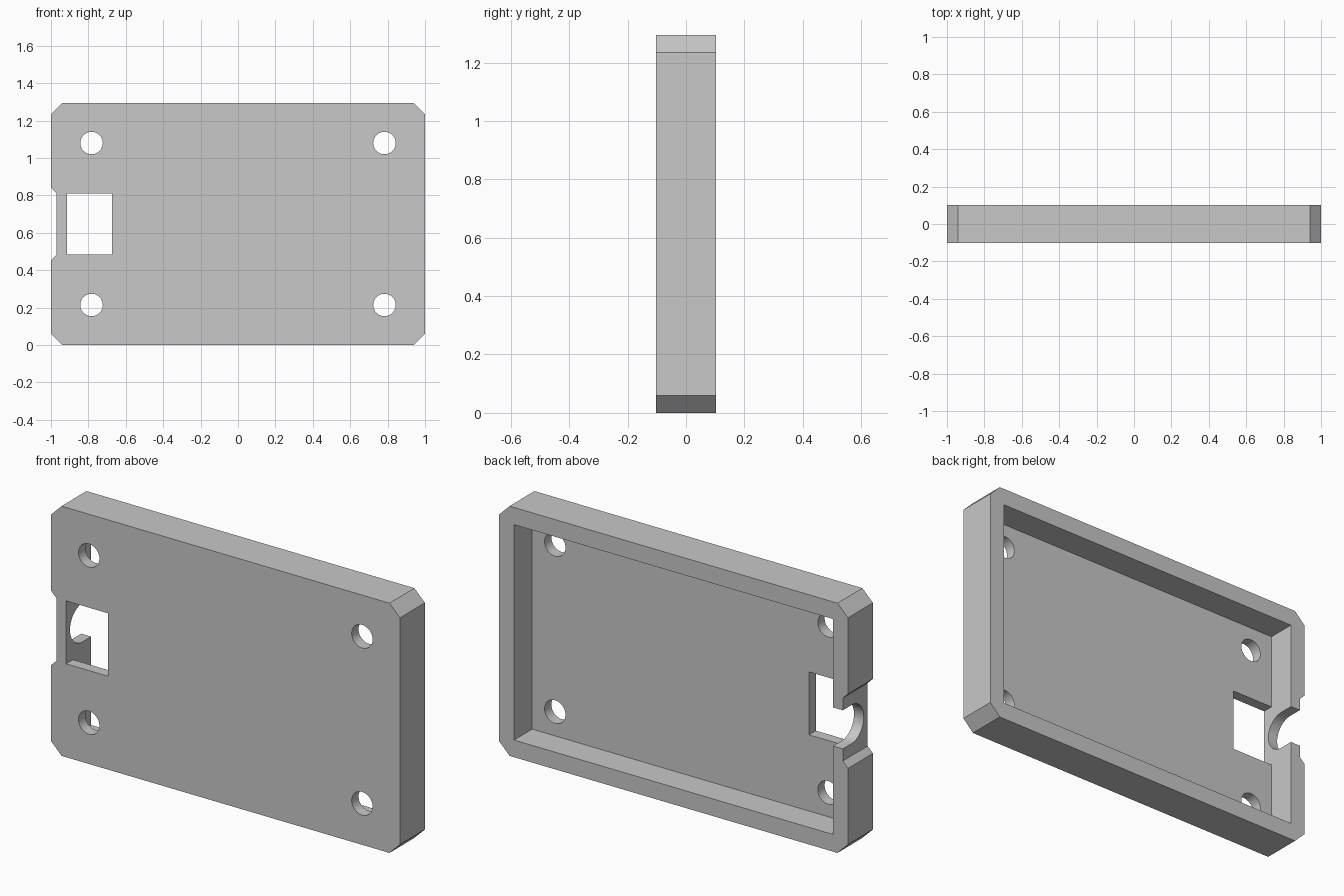
import bpy, bmesh, math
from mathutils import Vector

cube = bpy.data.objects.get("Cube")
if cube:
    bpy.data.objects.remove(cube, do_unlink=True)

H = 1.294      # height
D = 0.102      # half depth
MID = H / 2
WALL = 0.914   # inner wall position

grey = bpy.data.materials.new("light grey")
grey.use_nodes = True
grey.diffuse_color = (0.58, 0.58, 0.58, 1)
grey.node_tree.nodes["Principled BSDF"].inputs["Base Color"].default_value = grey.diffuse_color


def prism(name, points, direction):
    """Extrude a closed outline along a direction."""
    bm = bmesh.new()
    face = bm.faces.new([bm.verts.new(p) for p in points])
    top = bmesh.ops.extrude_face_region(bm, geom=[face])["geom"]
    verts = [g for g in top if isinstance(g, bmesh.types.BMVert)]
    bmesh.ops.translate(bm, verts=verts, vec=Vector(direction))
    bmesh.ops.recalc_face_normals(bm, faces=bm.faces)
    mesh = bpy.data.meshes.new(name)
    bm.to_mesh(mesh)
    bm.free()
    mesh.materials.append(grey)
    ob = bpy.data.objects.new(name, mesh)
    bpy.context.collection.objects.link(ob)
    return ob


def box(name, x0, x1, y0, y1, z0, z1):
    outline = [(x0, y0, z0), (x1, y0, z0), (x1, y0, z1), (x0, y0, z1)]
    return prism(name, outline, (0, y1 - y0, 0))


def arc(radius, start, end, steps):
    for i in range(steps):
        a = start + (end - start) * i / (steps - 1)
        yield radius * math.cos(a), radius * math.sin(a)


# Outline with chamfered corners and a shallow notch on the right side
c = 0.06
outline = [(-1 + c, 0), (1 - c, 0), (1, c), (1, H - c), (1 - c, H), (-1 + c, H), (-1, H - c),
           (-1, MID + 0.193), (-0.97, MID + 0.163), (-0.97, MID - 0.163), (-1, MID - 0.193), (-1, c)]
tray = prism("tray", [(x, -D, z) for x, z in outline], (0, 2 * D, 0))

# Cavity open to the back, and the window in the front plate
cutters = [box("cavity_cutter", -WALL, WALL, -0.046, 0.2, 0.089, H - 0.089),
           box("window_cutter", -WALL, -0.673, -0.2, 0, MID - 0.163, MID + 0.163)]

# Round screw holes near the corners
for sx in (-1, 1):
    for sz in (-1, 1):
        ring = [(sx * 0.783 + u, -0.2, MID + sz * 0.433 + v)
                for u, v in arc(0.06, 0, math.tau * 47 / 48, 48)]
        cutters.append(prism("screw_hole_cutter", ring, (0, 0.25, 0)))

# Round-ended cable slot through the right wall
slot = [(-1.1, 0.03 + u, MID + v) for u, v in arc(0.1, math.pi / 2, math.pi * 1.5, 25)]
slot += [(-1.1, 0.2, MID - 0.1), (-1.1, 0.2, MID + 0.1)]
cutters.append(prism("cable_slot_cutter", slot, (0.25, 0, 0)))

# Cut everything out of the tray
bpy.context.view_layer.objects.active = tray
for cutter in cutters:
    cutter.hide_render = True
    mod = tray.modifiers.new("cut", "BOOLEAN")
    mod.operation = "DIFFERENCE"
    mod.solver = "EXACT"
    mod.object = cutter
    bpy.ops.object.modifier_apply(modifier=mod.name)
    bpy.data.objects.remove(cutter, do_unlink=True)

# Smooth the round walls, centre the tray
tray.select_set(True)
bpy.ops.object.shade_smooth_by_angle(angle=math.radians(30))
